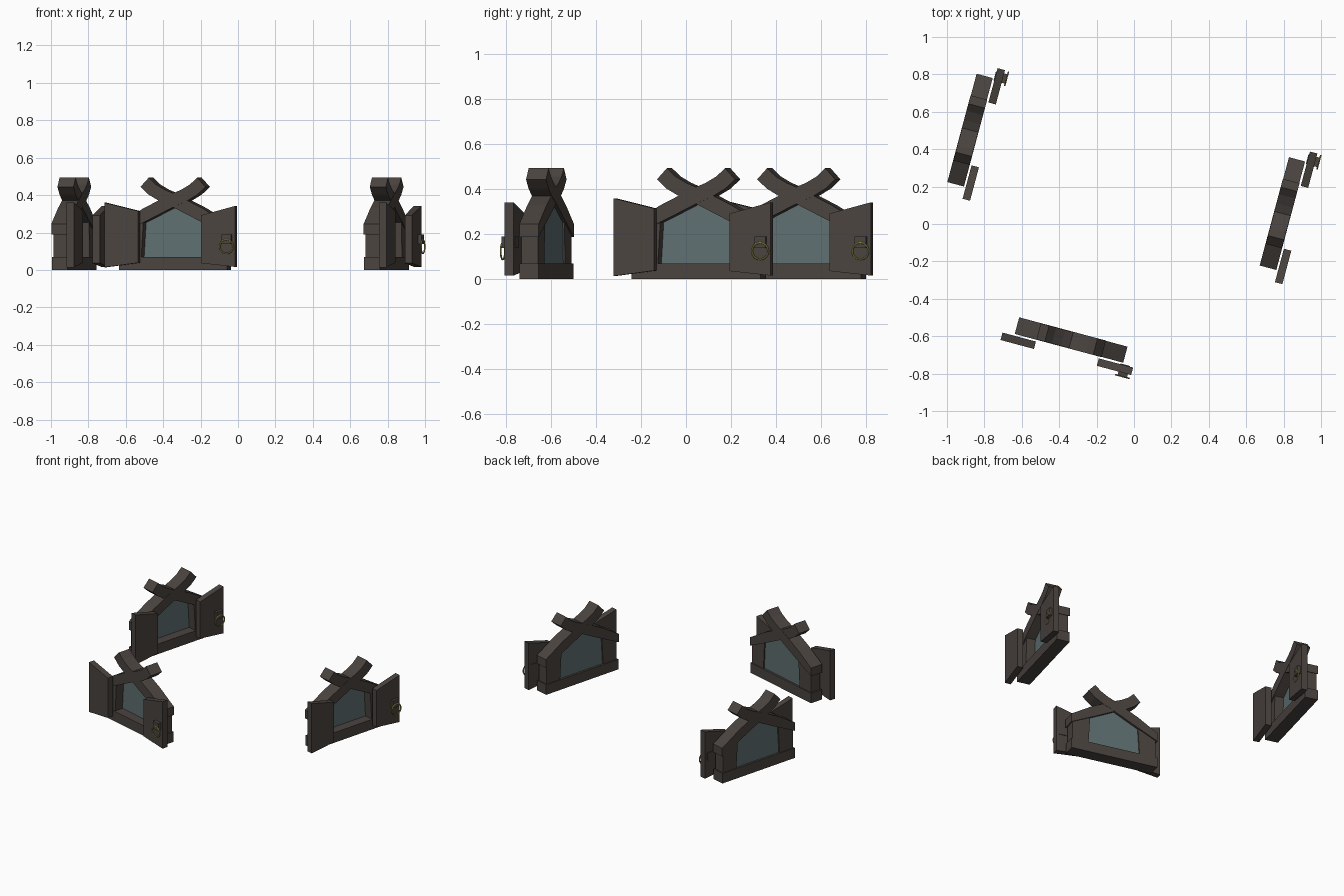
import bpy, bmesh, math
from mathutils import Matrix, Vector

if "Cube" in bpy.data.objects:
    bpy.data.objects.remove(bpy.data.objects["Cube"])


def material(name, rgb):
    m = bpy.data.materials.new(name)
    m.diffuse_color = (*rgb, 1)
    m.use_nodes = True
    m.node_tree.nodes["Principled BSDF"].inputs["Base Color"].default_value = m.diffuse_color
    return m


WOOD = material("dark_wood", (0.070, 0.058, 0.051))
GLASS = material("blue_grey_glass", (0.115, 0.16, 0.165))
BRASS = material("dull_brass", (0.40, 0.37, 0.08))


def finish(bm, name, mat, place):
    bmesh.ops.recalc_face_normals(bm, faces=bm.faces)
    me = bpy.data.meshes.new(name)
    bm.to_mesh(me)
    bm.free()
    me.materials.append(mat)
    ob = bpy.data.objects.new(name, me)
    ob.matrix_world = place
    bpy.context.collection.objects.link(ob)
    return ob


def prism(name, outline, y0, y1, mat, place, side=1):
    """Extrude an (x, z) outline from y0 to y1; side=-1 mirrors it."""
    bm = bmesh.new()
    a = [bm.verts.new((side * x, y0, z)) for x, z in outline]
    b = [bm.verts.new((side * x, y1, z)) for x, z in outline]
    bm.faces.new(a)
    bm.faces.new(b[::-1])
    n = len(a)
    for i in range(n):
        j = (i + 1) % n
        bm.faces.new((a[i], b[i], b[j], a[j]))
    return finish(bm, name, mat, place)


def rect(x0, x1, z0, z1):
    return [(x0, z0), (x1, z0), (x1, z1), (x0, z1)]


def strip(path, half):
    """Outline of constant-width band along a path."""
    pts = [Vector(p) for p in path]
    top, bottom = [], []
    for i, p in enumerate(pts):
        t = (pts[min(i + 1, len(pts) - 1)] - pts[max(i - 1, 0)]).normalized()
        if i == 0:
            t = Vector((1, 0))  # plumb-cut eave end
        n = Vector((-t.y, t.x)) * (half if i else half * 0.85)
        top.append(tuple(p + n))
        bottom.append(tuple(p - n))
    return top + bottom[::-1]


def torus(name, centre, R, r, mat, place, seg=28, sides=8):
    bm = bmesh.new()
    rings = []
    for i in range(seg):
        a = 2 * math.pi * i / seg
        ring = []
        for k in range(sides):
            b = 2 * math.pi * k / sides
            d = R + r * math.cos(b)
            ring.append(bm.verts.new((centre[0] + d * math.cos(a),
                                      centre[1] + r * math.sin(b),
                                      centre[2] + d * math.sin(a))))
        rings.append(ring)
    for i in range(seg):
        p, q = rings[i], rings[(i + 1) % seg]
        for k in range(sides):
            m = (k + 1) % sides
            bm.faces.new((p[k], q[k], q[m], p[m]))
    return finish(bm, name, mat, place)


RAFTER = strip([(-0.300, 0.217), (-0.15, 0.298), (0, 0.373), (0.06, 0.398),
                (0.115, 0.430), (0.157, 0.469)], 0.034)


def window(x, y, angle):
    P = Matrix.Translation((x, y, 0)) @ Matrix.Rotation(math.radians(angle), 4, 'Z')
    # sill, posts and glass
    prism("sill", rect(-0.298, 0.298, 0, 0.07), -0.044, 0.044, WOOD, P)
    for s, tag in ((1, "left"), (-1, "right")):
        prism("post_" + tag, [(-0.288, 0.06), (-0.178, 0.06), (-0.165, 0.275),
                              (-0.288, 0.21)], -0.038, 0.038, WOOD, P, s)
        # crossing rafters with upturned horns
        d = 0.046 if s == 1 else 0.0445
        prism("rafter_" + tag, RAFTER, -d, d, WOOD, P, s)
    # glass, set towards the back of the frame
    prism("glass", [(-0.19, 0.06), (0.19, 0.06), (0.19, 0.26), (0, 0.36),
                    (-0.19, 0.26)], 0.022, 0.030, GLASS, P)
    # open shutters, taller on their outer edges
    prism("shutter_left", [(-0.365, 0.014), (-0.18, 0.038), (-0.18, 0.315),
                           (-0.365, 0.36)], -0.097, -0.056, WOOD, P)
    prism("shutter_right", [(0.168, 0.036), (0.358, 0.016), (0.358, 0.342),
                            (0.168, 0.292)], -0.097, -0.056, WOOD, P)
    # handle block and pull ring
    prism("handle_block", rect(0.288, 0.34, 0.138, 0.19), -0.117, -0.052, WOOD, P)
    torus("pull_ring", (0.315, -0.117, 0.125), 0.037, 0.004, BRASS, P)


for spot in ((-0.336, -0.621, -15), (0.794, 0.056, 75), (-0.876, 0.502, 75)):
    window(*spot)
